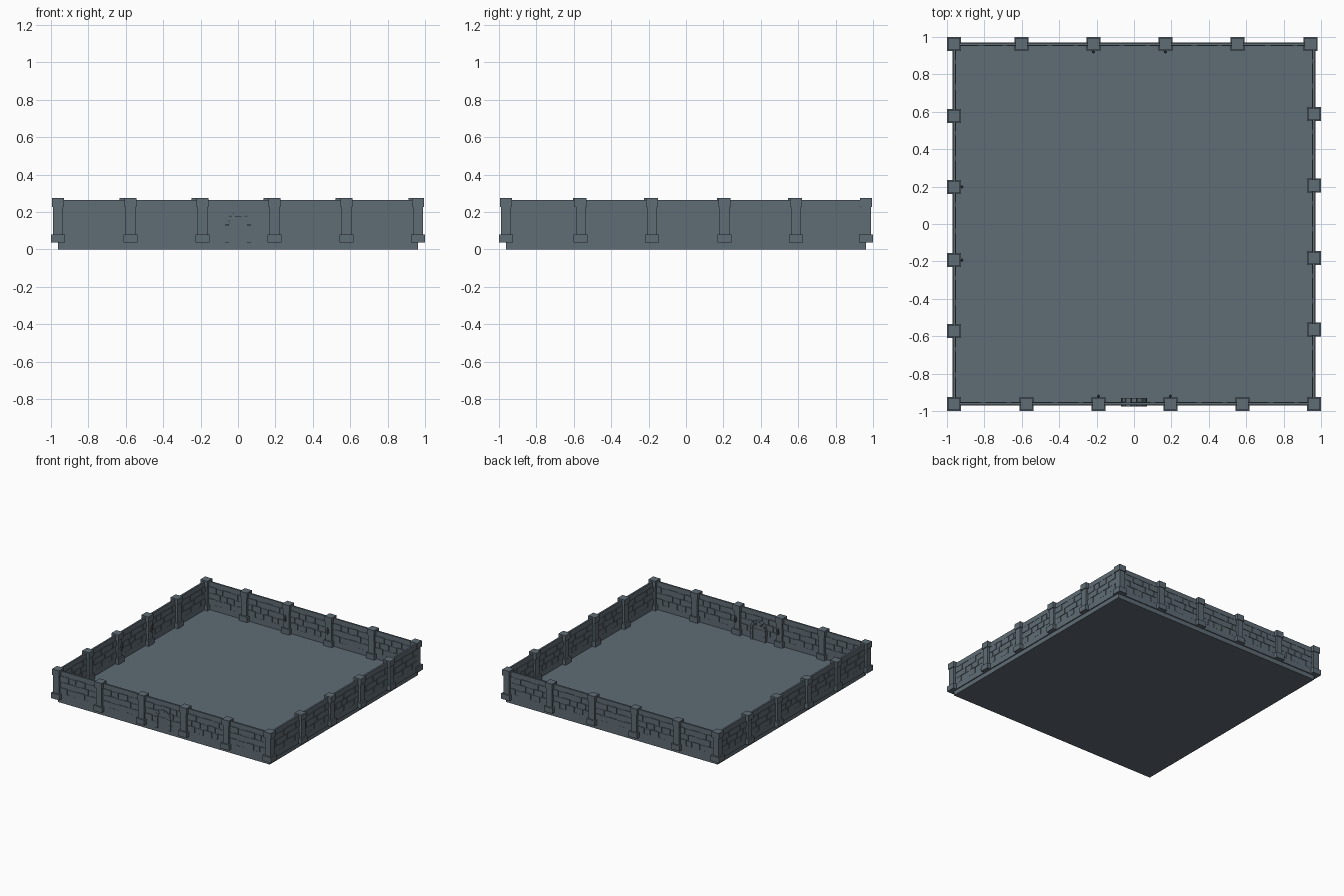
import bpy, bmesh, math
from mathutils import Matrix, Vector

if "Cube" in bpy.data.objects:
    bpy.data.objects.remove(bpy.data.objects["Cube"])

# Colour
def material(name, rgb):
    m = bpy.data.materials.new(name)
    m.diffuse_color = (*rgb, 1)
    m.use_nodes = True
    m.node_tree.nodes["Principled BSDF"].inputs["Base Color"].default_value = m.diffuse_color
    return m

STONE = material("slate grey stone", (0.115, 0.150, 0.178))

def finish(name, bm, mat=STONE):
    me = bpy.data.meshes.new(name)
    bm.to_mesh(me)
    bm.free()
    me.materials.append(mat)
    ob = bpy.data.objects.new(name, me)
    bpy.context.collection.objects.link(ob)
    return ob

def box(bm, centre, size, frame=Matrix()):
    m = frame @ Matrix.Translation(centre) @ Matrix.Diagonal((*size, 1))
    bmesh.ops.create_cube(bm, size=1, matrix=m)

def cone(bm, centre, r1, r2, h, frame=Matrix()):
    bmesh.ops.create_cone(bm, cap_ends=True, segments=8, radius1=r1, radius2=r2,
                          depth=h, matrix=frame @ Matrix.Translation(centre))

W = 0.962                      # wall centre line
FLOOR = 0.036

# Floor slab
bm = bmesh.new()
box(bm, (0, 0, FLOOR / 2), (2 * W, 2 * W, FLOOR))
finish("floor_slab", bm)

# Post positions measured along each side
POSTS = {
    "front": [-0.575, -0.19, 0.195, 0.58],
    "back": [-0.602, -0.217, 0.168, 0.553],
    "left": [-0.573, -0.193, 0.198, 0.578],
    "right": [-0.563, -0.182, 0.206, 0.588],
}
# Local frame per side: x runs along the wall, y is world offset direction outward
FRAMES = {
    "front": Matrix(((1, 0, 0, 0), (0, -1, 0, -W), (0, 0, 1, 0), (0, 0, 0, 1))),
    "back": Matrix(((1, 0, 0, 0), (0, 1, 0, W), (0, 0, 1, 0), (0, 0, 0, 1))),
    "left": Matrix(((0, -1, 0, -W), (1, 0, 0, 0), (0, 0, 1, 0), (0, 0, 0, 1))),
    "right": Matrix(((0, 1, 0, W), (1, 0, 0, 0), (0, 0, 1, 0), (0, 0, 0, 1))),
}
# Brick courses: height range and joints as fractions of a bay
COURSES = [
    (0.082, 0.128, [0.0, 0.20, 0.43, 0.66, 0.82, 1.0]),
    (0.131, 0.176, [0.0, 0.12, 0.35, 0.55, 0.76, 1.0]),
    (0.179, 0.224, [0.0, 0.24, 0.42, 0.68, 0.86, 1.0]),
]

def build_wall(side):
    f = FRAMES[side]
    # Thin core with plinth and coping
    bm = bmesh.new()
    box(bm, (0, 0, 0.15), (2 * W, 0.008, 0.226), f)
    box(bm, (0, 0, 0.059), (2 * W, 0.016, 0.046), f)
    box(bm, (0, 0, 0.246), (2 * W, 0.014, 0.038), f)
    # Bricks, standing proud on both faces
    stops = [-W] + POSTS[side] + [W]
    for a, b in zip(stops, stops[1:]):
        a, b = a + 0.024, b - 0.024
        for row, (z0, z1, joints) in enumerate(COURSES):
            for i, (u, v) in enumerate(zip(joints, joints[1:])):
                x0, x1 = a + u * (b - a) + 0.002, a + v * (b - a) - 0.002
                drop = 0.004 if (i + row) % 2 else 0
                box(bm, ((x0 + x1) / 2, 0, (z0 + z1) / 2 - drop / 2),
                    (x1 - x0, 0.014 if drop else 0.018, z1 - z0 - drop), f)
    bmesh.ops.recalc_face_normals(bm, faces=bm.faces)
    finish(side + "_brick_wall", bm)

    # Small torches on the inside of the middle posts
    if side != "right":
        bm = bmesh.new()
        for x in POSTS[side][1:3]:
            box(bm, (x, -0.031, 0.15), (0.008, 0.018, 0.008), f)
            cone(bm, (x, -0.041, 0.158), 0.004, 0.009, 0.04, f)
            cone(bm, (x, -0.041, 0.187), 0.008, 0.001, 0.018, f)
        bmesh.ops.recalc_face_normals(bm, faces=bm.faces)
        finish(side + "_torches", bm)

for side in FRAMES:
    build_wall(side)

# Posts: wide foot, shaft, cap with a small chamfer
spots = [FRAMES[s] @ Vector((x, 0, 0)) for s in FRAMES for x in POSTS[s]]
spots += [Vector((-W, -W, 0)), Vector((W, -W, 0)), Vector((-W, W, 0)), Vector((0.943, W, 0))]
bm = bmesh.new()
for p in spots:
    box(bm, (p.x, p.y, 0.058), (0.075, 0.075, 0.044))
    box(bm, (p.x, p.y, 0.15), (0.052, 0.052, 0.16))
    box(bm, (p.x, p.y, 0.251), (0.064, 0.064, 0.048))
finish("wall_posts", bm)

# Arched gate: jamb stones, wedge stones and planks through the front wall
GY, SPRING, R0, R1, D = -0.952, 0.128, 0.048, 0.070, 0.046
bm = bmesh.new()
for s in (-1, 1):
    for z0, z1 in ((0.036, 0.081), (0.083, 0.127)):
        box(bm, (s * (R0 + R1) / 2, GY, (z0 + z1) / 2), (R1 - R0, D, z1 - z0))
N = 7
for i in range(N):
    a0, a1 = math.pi * i / N + 0.02, math.pi * (i + 1) / N - 0.02
    ring = [(r * math.cos(a), r * math.sin(a) + SPRING)
            for r, a in ((R0, a0), (R1, a0), (R1, a1), (R0, a1))]
    face = bm.faces.new([bm.verts.new((x, GY - D / 2, z)) for x, z in ring])
    out = bmesh.ops.extrude_face_region(bm, geom=[face])
    bmesh.ops.translate(bm, vec=(0, D, 0),
                        verts=[e for e in out["geom"] if isinstance(e, bmesh.types.BMVert)])
bmesh.ops.recalc_face_normals(bm, faces=bm.faces)
finish("gate_arch", bm)

bm = bmesh.new()
for i in range(3):
    x = (i - 1) * 0.032
    top = SPRING + (0.046 if i == 1 else 0.028)
    box(bm, (x, GY, (FLOOR + top) / 2), (0.029, 0.03, top - FLOOR))
box(bm, (0, GY, 0.125), (0.094, 0.036, 0.01))
finish("gate_planks", bm)
